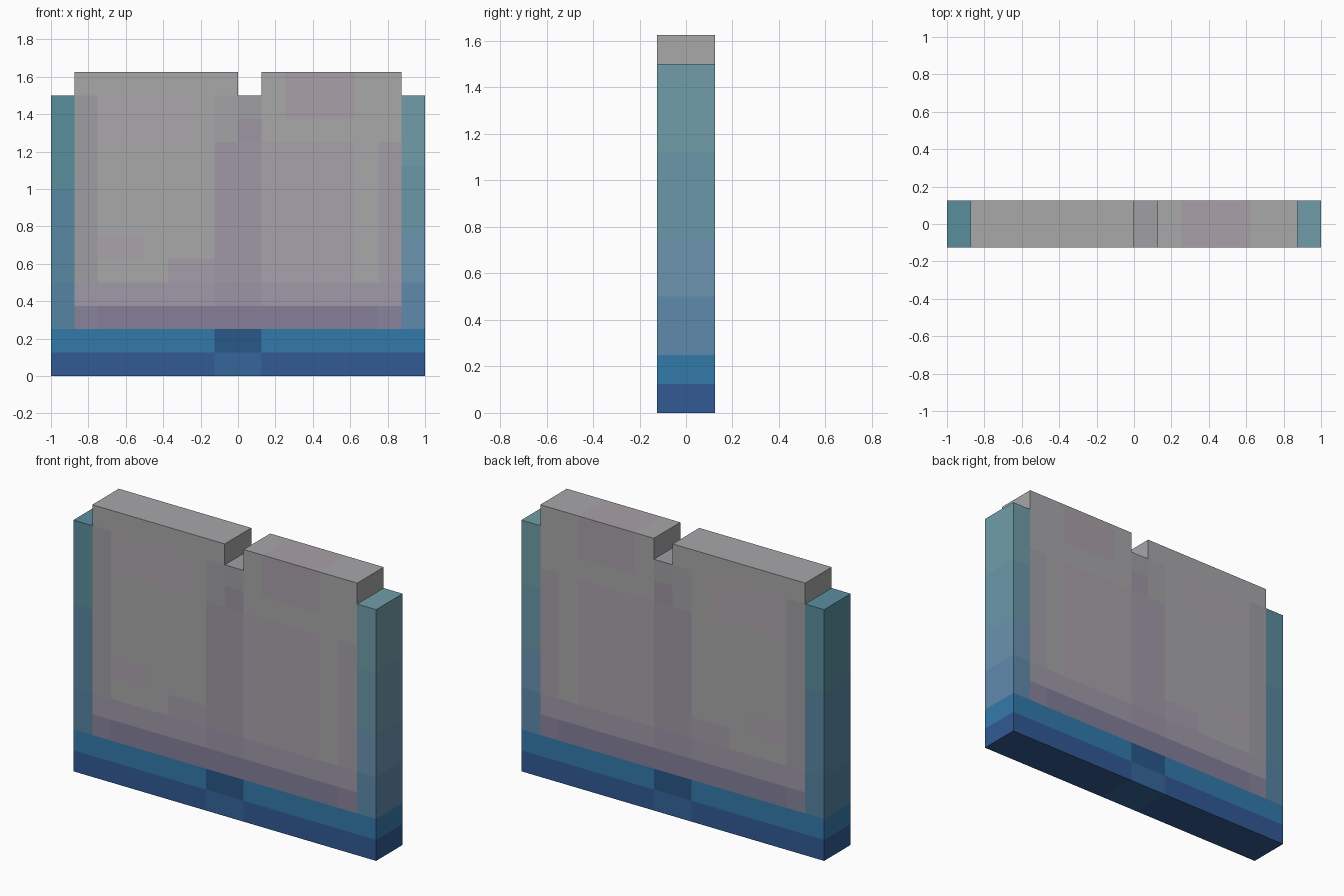
import bpy, bmesh

if "Cube" in bpy.data.objects:
    bpy.data.objects.remove(bpy.data.objects["Cube"])

CELL = 0.125          # size of one square of the pattern
HALF_DEPTH = 0.125


def block(x0, x1, z0, z1):
    return {(i, k) for i in range(x0, x1) for k in range(z0, z1)}


# silhouettes on the square grid (16 wide, 13 tall)
cover_cells = block(0, 16, 0, 2) | block(0, 1, 2, 12) | block(15, 16, 2, 12)
page_cells = block(1, 15, 2, 12) | block(1, 8, 12, 13) | block(9, 15, 12, 13)
solid = cover_cells | page_cells

# colour patches: x0, x1, z0, z1, sRGB hex; later ones paint over earlier ones
cover_paint = [
    (0, 16, 0, 1, "325A94"), (7, 9, 0, 1, "36659B"),
    (0, 16, 1, 2, "347AAA"), (7, 9, 1, 2, "285888"),
    (0, 1, 2, 4, "5684A3"), (0, 1, 4, 8, "5888A2"), (0, 1, 8, 12, "5B8D9D"),
    (15, 16, 2, 4, "5F8AAC"), (15, 16, 4, 6, "6B93B0"),
    (15, 16, 6, 9, "6B98A9"), (15, 16, 9, 12, "719EA9"),
]
page_paint = [
    (1, 15, 2, 13, "A8A8AA"), (1, 2, 3, 12, "9F9EA3"),
    (2, 6, 10, 12, "ABA6AA"), (2, 4, 5, 6, "ABA4AB"), (5, 7, 4, 5, "A59DAA"),
    (9, 13, 4, 10, "A8A2AB"), (10, 13, 11, 13, "A9A1A8"),
    (14, 15, 4, 10, "A49FA9"),
    (7, 9, 3, 10, "A099A6"), (8, 9, 10, 11, "9D96A3"),
    (7, 8, 10, 12, "A3A2A5"), (8, 9, 11, 12, "A09FA3"),
    (1, 15, 3, 4, "A09BA8"), (7, 9, 3, 4, "9C94A5"),
    (1, 15, 2, 3, "857F9A"), (1, 2, 2, 3, "89849C"), (14, 15, 2, 3, "8A859E"),
]


def material(code):
    name = "tint_" + code
    mat = bpy.data.materials.get(name)
    if not mat:
        mat = bpy.data.materials.new(name)
        srgb = [int(code[n:n + 2], 16) / 255 for n in (0, 2, 4)]
        mat.diffuse_color = [((c + 0.055) / 1.055) ** 2.4 for c in srgb] + [1]
        mat.use_nodes = True
        mat.node_tree.nodes["Principled BSDF"].inputs["Base Color"].default_value = mat.diffuse_color
    return mat


def build_part(name, cells, paint):
    """Thick flat part; sides touching the neighbouring part are left out."""
    colour = {}
    for x0, x1, z0, z1, code in paint:
        for c in block(x0, x1, z0, z1) & cells:
            colour[c] = code
    codes = sorted(set(colour.values()))
    bm = bmesh.new()

    def quad(points, slot):
        f = bm.faces.new([bm.verts.new(p) for p in points])
        f.material_index = slot

    for i, k in sorted(cells):
        slot = codes.index(colour[i, k])
        l, r = i * CELL - 1, (i + 1) * CELL - 1
        b, t = k * CELL, (k + 1) * CELL
        ring = [(l, b), (r, b), (r, t), (l, t)]
        quad([(x, -HALF_DEPTH, z) for x, z in ring], slot)
        quad([(x, HALF_DEPTH, z) for x, z in reversed(ring)], slot)
        for n, (di, dk) in enumerate([(0, -1), (1, 0), (0, 1), (-1, 0)]):
            if (i + di, k + dk) not in solid:
                (ax, az), (bx, bz) = ring[n], ring[(n + 1) % 4]
                quad([(bx, -HALF_DEPTH, bz), (ax, -HALF_DEPTH, az),
                      (ax, HALF_DEPTH, az), (bx, HALF_DEPTH, bz)], slot)

    bmesh.ops.remove_doubles(bm, verts=bm.verts, dist=0.0001)
    mesh = bpy.data.meshes.new(name)
    bm.to_mesh(mesh)
    bm.free()
    for code in codes:
        mesh.materials.append(material(code))
    bpy.context.collection.objects.link(bpy.data.objects.new(name, mesh))


# blue binding around the bottom and sides, grey page block with centre notch
build_part("book_cover", cover_cells, cover_paint)
build_part("book_pages", page_cells, page_paint)
